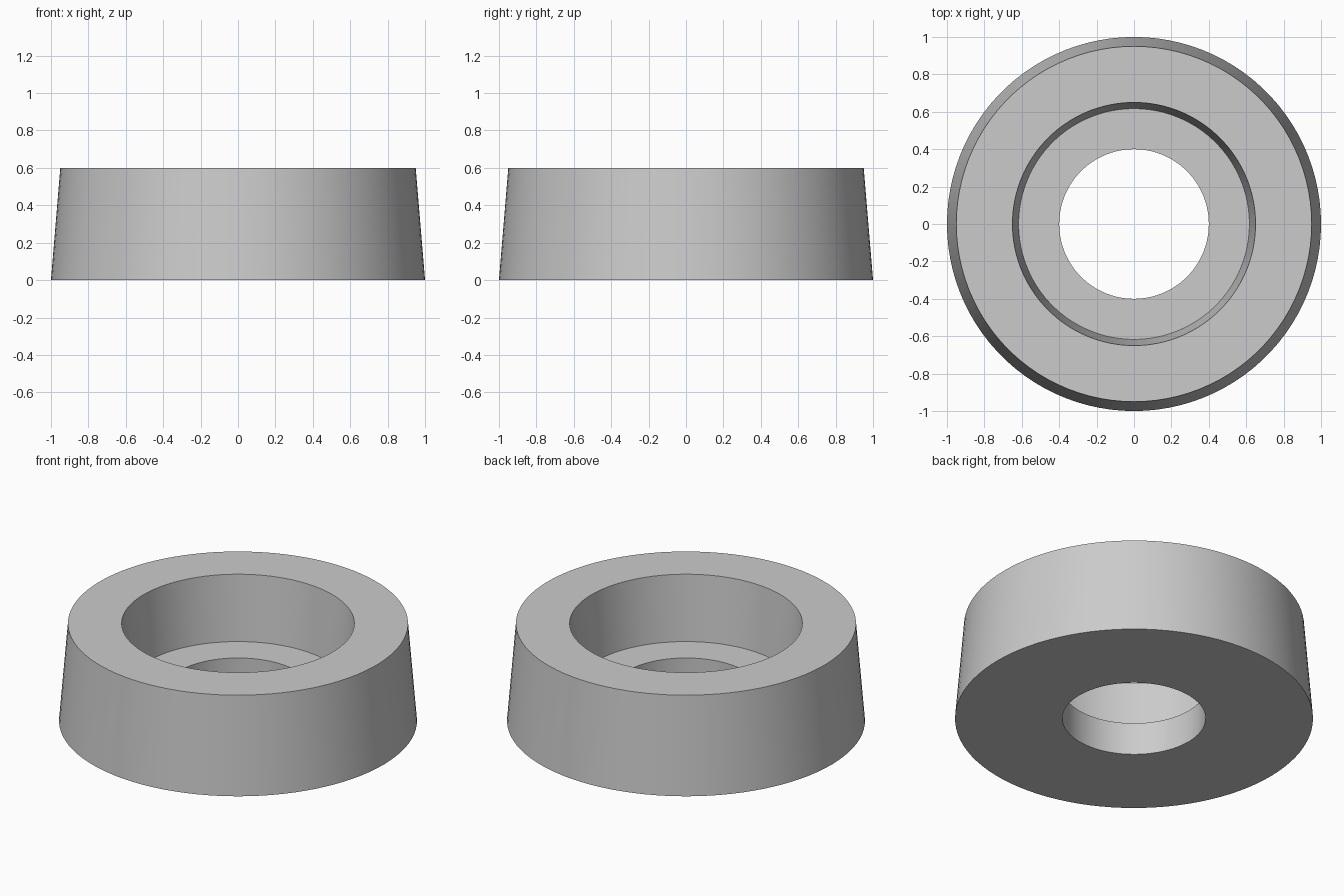
import bpy
import bmesh
import math

SEGMENTS = 100

cube = bpy.data.objects.get("Cube")
if cube:
    bpy.data.objects.remove(cube, do_unlink=True)

# Plain grey material
grey = bpy.data.materials.new("plain grey")
grey.use_nodes = True
colour = (0.6, 0.6, 0.6, 1.0)
grey.diffuse_color = colour
grey.node_tree.nodes["Principled BSDF"].inputs["Base Color"].default_value = colour

# Closed cross-section (radius, height): tapered wall, recess, ledge, bore
profile = [(1.0, 0.0), (0.95, 0.6), (0.65, 0.6),
           (0.617, 0.2), (0.4, 0.2), (0.4, 0.0)]

# Sweep the cross-section around the vertical axis
bm = bmesh.new()
rings = []
for radius, height in profile:
    ring = []
    for i in range(SEGMENTS):
        a = math.tau * i / SEGMENTS
        ring.append(bm.verts.new((radius * math.cos(a), radius * math.sin(a), height)))
    rings.append(ring)

for k, lower in enumerate(rings):
    upper = rings[(k + 1) % len(rings)]
    for i in range(SEGMENTS):
        j = (i + 1) % SEGMENTS
        bm.faces.new((lower[i], lower[j], upper[j], upper[i]))
bmesh.ops.recalc_face_normals(bm, faces=bm.faces)

mesh = bpy.data.meshes.new("recessed_foot")
bm.to_mesh(mesh)
bm.free()
mesh.materials.append(grey)
foot = bpy.data.objects.new("recessed_foot", mesh)
bpy.context.collection.objects.link(foot)

# Smooth round walls with crisp rims
bpy.ops.object.select_all(action="DESELECT")
foot.select_set(True)
bpy.context.view_layer.objects.active = foot
bpy.ops.object.shade_smooth_by_angle(angle=math.radians(30))
